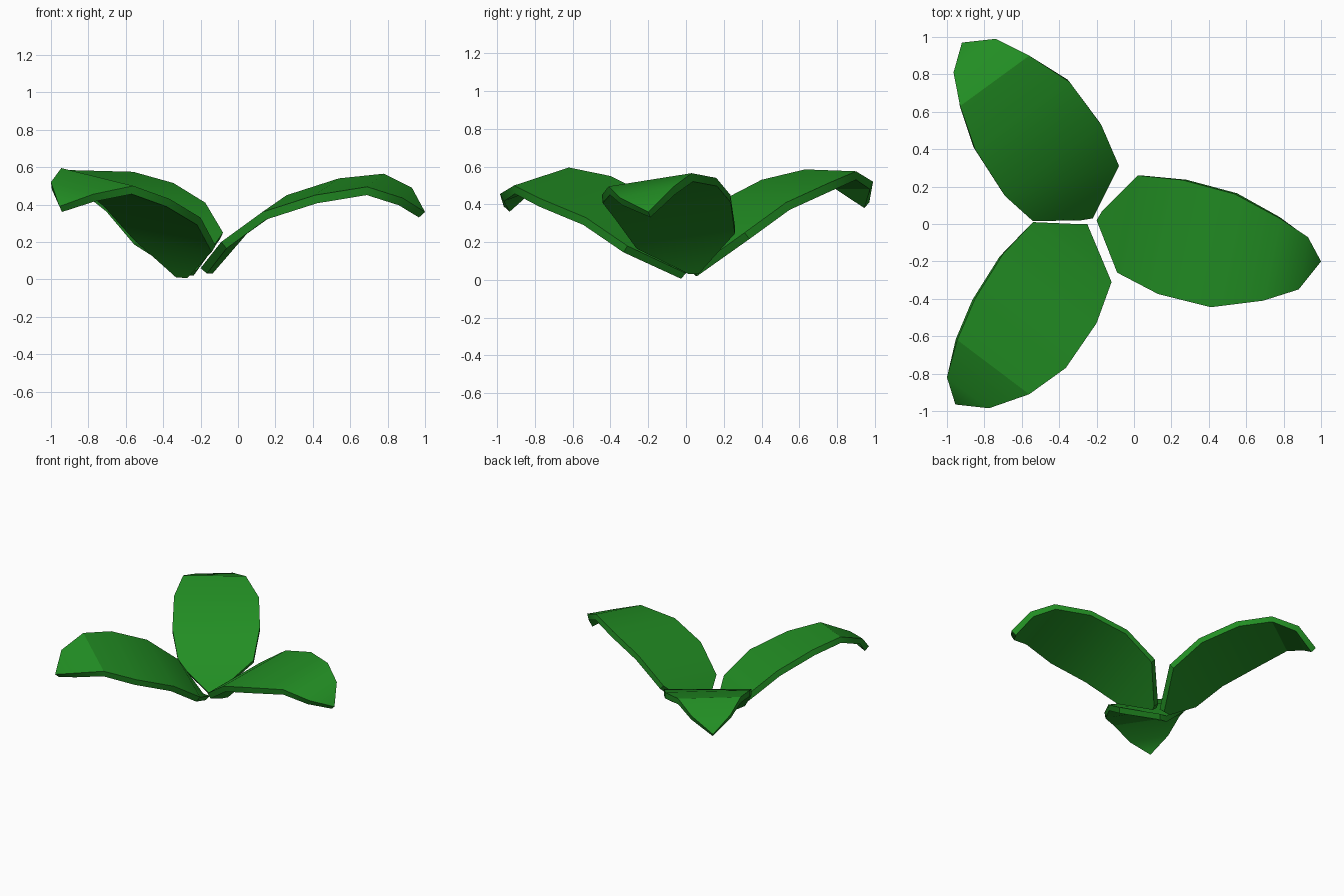
import bpy

green = bpy.data.materials.new("leaf green")
green.diffuse_color = (0.016, 0.27, 0.017, 1)


def leaf(name, left, right, tip):
    """Curled leaf blade: straight ribs between two edges, closing in a tip."""
    n = len(left)
    verts = left + right + [tip]
    faces = [(n + i, n + i + 1, i + 1, i) for i in range(n - 1)]
    faces.append((2 * n - 1, 2 * n, n - 1))
    mesh = bpy.data.meshes.new(name)
    mesh.from_pydata(verts, [], faces)
    mesh.materials.append(green)
    ob = bpy.data.objects.new(name, mesh)
    bpy.context.collection.objects.link(ob)
    # thickness hangs below the upper surface
    mod = ob.modifiers.new("thickness", 'SOLIDIFY')
    mod.thickness = 0.045
    mod.offset = -1
    bpy.ops.object.select_all(action='DESELECT')
    ob.select_set(True)
    bpy.context.view_layer.objects.active = ob
    bpy.ops.object.modifier_apply(modifier=mod.name)
    bpy.ops.object.shade_smooth_by_angle(angle=0.52)
    return ob


# edges run from the stem outward, seen looking along the leaf
leaf("right_leaf",
     [(-0.17, 0.07, 0.06), (0.02, 0.26, 0.28), (0.26, 0.235, 0.45),
      (0.54, 0.16, 0.54), (0.78, 0.03, 0.565), (0.93, -0.07, 0.49)],
     [(-0.2, 0.02, 0.06), (-0.09, -0.26, 0.20), (0.13, -0.375, 0.36),
      (0.41, -0.445, 0.45), (0.69, -0.41, 0.495), (0.88, -0.35, 0.435)],
     (1.0, -0.2, 0.36))

leaf("back_leaf",
     [(-0.28, 0.02, 0.05), (-0.54, 0.015, 0.22), (-0.69, 0.15, 0.40),
      (-0.85, 0.40, 0.53), (-0.93, 0.63, 0.585), (-0.965, 0.81, 0.52)],
     [(-0.22, 0.03, 0.05), (-0.08, 0.31, 0.25), (-0.175, 0.53, 0.41),
      (-0.345, 0.76, 0.515), (-0.56, 0.90, 0.575), (-0.74, 0.99, 0.52)],
     (-0.92, 0.97, 0.41))

leaf("front_leaf",
     [(-0.25, 0.0, 0.035), (-0.12, -0.31, 0.18), (-0.2, -0.53, 0.33),
      (-0.365, -0.77, 0.43), (-0.56, -0.91, 0.50), (-0.775, -0.985, 0.455)],
     [(-0.31, 0.0, 0.04), (-0.54, 0.01, 0.25), (-0.70, -0.16, 0.43),
      (-0.85, -0.40, 0.55), (-0.945, -0.62, 0.595), (-1.0, -0.82, 0.52)],
     (-0.955, -0.965, 0.39))
